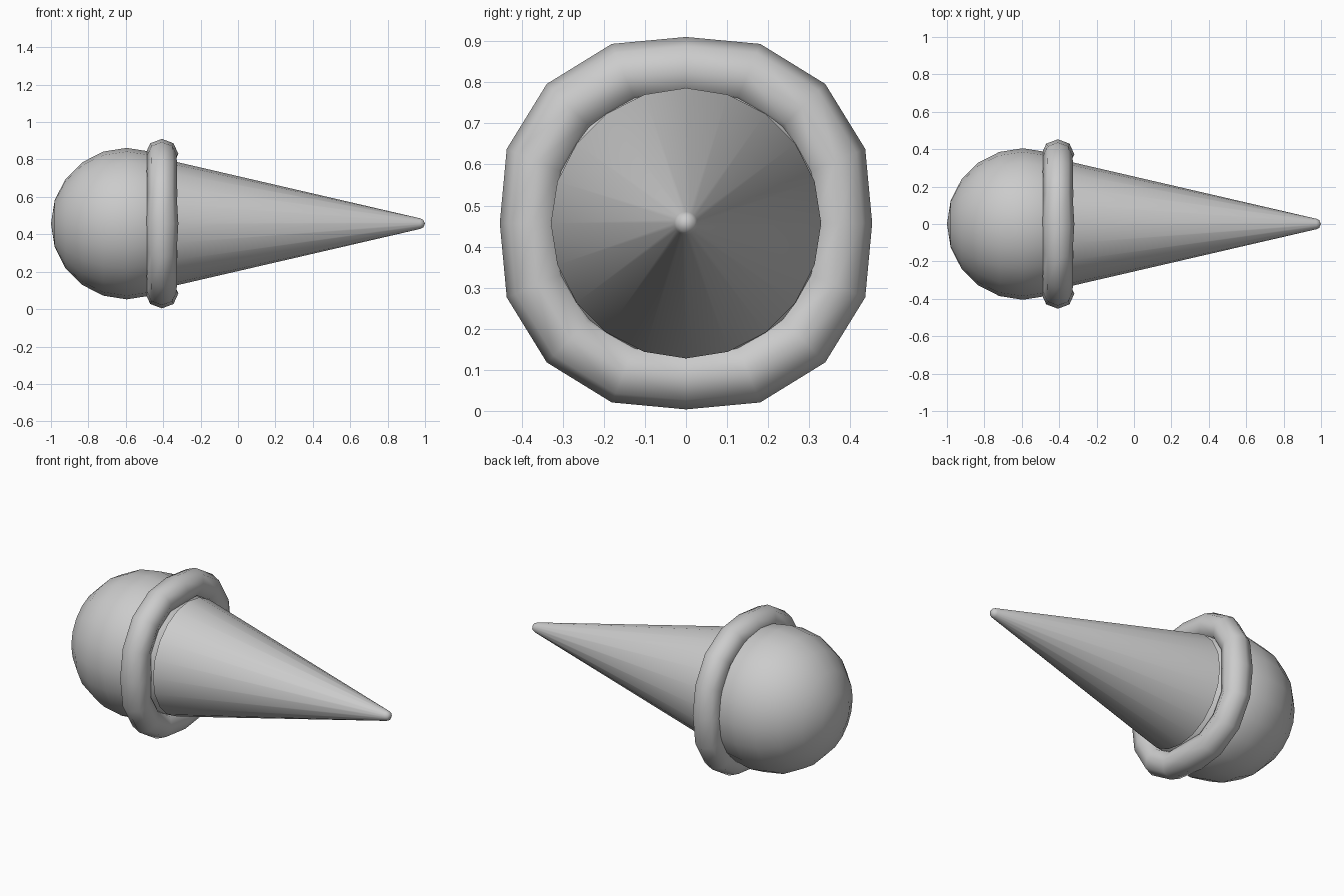
import bpy, bmesh, math
from mathutils import Vector

if "Cube" in bpy.data.objects:
    bpy.data.objects.remove(bpy.data.objects["Cube"])

CZ = 0.457  # height of the long axis


def lathe_x(name, profile, sides):
    """Spin (x, radius) points about the long axis; radius 0 closes to a point."""
    bm = bmesh.new()
    rows = []
    for x, r in profile:
        n = sides if r > 0 else 1
        rows.append([bm.verts.new((x, r * math.sin(2 * math.pi * i / sides),
                                   CZ + r * math.cos(2 * math.pi * i / sides)))
                     for i in range(n)])
    for a, b in zip(rows, rows[1:]):
        for i in range(sides):
            j = (i + 1) % sides
            quad = [a[i % len(a)], a[j % len(a)], b[j % len(b)], b[i % len(b)]]
            bm.faces.new(list(dict.fromkeys(quad)))
    return finish(name, bm)


def finish(name, bm, angle=50):
    bmesh.ops.recalc_face_normals(bm, faces=bm.faces)
    mesh = bpy.data.meshes.new(name)
    bm.to_mesh(mesh)
    bm.free()
    obj = bpy.data.objects.new(name, mesh)
    bpy.context.collection.objects.link(obj)
    bpy.ops.object.select_all(action='DESELECT')
    obj.select_set(True)
    bpy.context.view_layer.objects.active = obj
    bpy.ops.object.shade_smooth_by_angle(angle=math.radians(angle))
    return obj


# Ice cream scoop
R = 0.405
scoop = [(-0.595 - R * math.cos(math.pi * i / 10),
          R * math.sin(math.pi * i / 10) if 0 < i < 10 else 0) for i in range(11)]
lathe_x("scoop", scoop, 20)

# Cone with a small rounded tip
lathe_x("cone", [(-0.325, 0), (-0.325, 0.329), (0.975, 0.028),
                 (0.99, 0.021), (1.0, 0)], 20)

# Slightly uneven rim: (centre radius, radial and lengthwise thickness) per 22.5 degrees
shape = [(0.373, 0.080, 0.088), (0.392, 0.080, 0.079),
         (0.399, 0.080, 0.081), (0.392, 0.080, 0.079)]
bm = bmesh.new()
loops = []
for i in range(16):
    a = 2 * math.pi * i / 16
    c, tr, tx = shape[i % 4]
    out = Vector((0, math.sin(a), math.cos(a)))
    loops.append([bm.verts.new(Vector((-0.407 + tx * math.sin(t), 0, CZ))
                               + out * (c + tr * math.cos(t)))
                  for t in (math.pi * k / 4 for k in range(8))])
for i in range(16):
    a, b = loops[i], loops[(i + 1) % 16]
    for k in range(8):
        m = (k + 1) % 8
        bm.faces.new((a[k], a[m], b[m], b[k]))
finish("rim", bm, 80)
